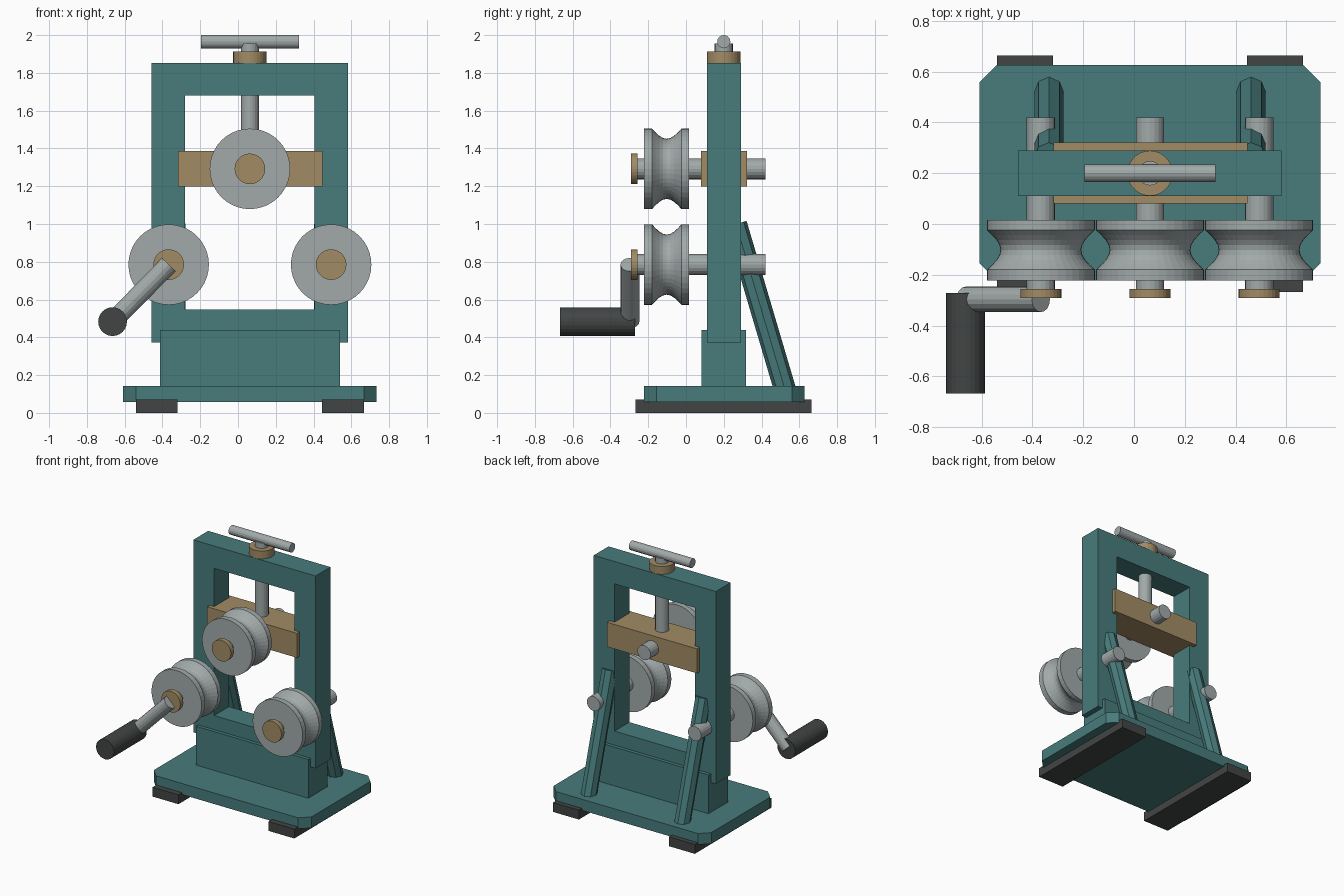
import bpy, bmesh
from math import sin, cos, pi
from mathutils import Vector

if "Cube" in bpy.data.objects:
    bpy.data.objects.remove(bpy.data.objects["Cube"])


def material(name, r, g, b):
    m = bpy.data.materials.new(name)
    m.diffuse_color = (r, g, b, 1)
    m.use_nodes = True
    m.node_tree.nodes["Principled BSDF"].inputs["Base Color"].default_value = m.diffuse_color
    return m


TEAL = material("teal_paint", 0.065, 0.20, 0.20)
BRASS = material("brass", 0.36, 0.26, 0.13)
STEEL = material("steel", 0.36, 0.40, 0.40)
RUBBER = material("rubber", 0.055, 0.06, 0.06)


def finish(name, bm, mat):
    bmesh.ops.recalc_face_normals(bm, faces=bm.faces[:])
    me = bpy.data.meshes.new(name)
    bm.to_mesh(me)
    bm.free()
    me.materials.append(mat)
    ob = bpy.data.objects.new(name, me)
    bpy.context.collection.objects.link(ob)
    return ob


def box(name, x, y, z, mat):
    bm = bmesh.new()
    bmesh.ops.create_cube(bm, size=1)
    for v in bm.verts:
        v.co = [(a + b) / 2 + c * (b - a) for (a, b), c in zip((x, y, z), v.co)]
    return finish(name, bm, mat)


def lathe(name, start, end, profile, sides, mat, turn=0.0):
    """Revolve (distance, radius) pairs around the axis from start to end."""
    start, axis = Vector(start), (Vector(end) - Vector(start)).normalized()
    u = axis.cross(Vector((1, 0, 0)))
    if u.length < 0.1:
        u = axis.cross(Vector((0, 0, 1)))
    u.normalize()
    w = axis.cross(u)
    bm = bmesh.new()
    rings = []
    for d, r in profile:
        angles = [turn + 2 * pi * i / sides for i in range(sides)]
        rings.append([bm.verts.new(start + axis * d + (u * cos(a) + w * sin(a)) * r)
                      for a in angles])
    for p, q in zip(rings, rings[1:]):
        for i in range(sides):
            j = (i + 1) % sides
            bm.faces.new((p[i], p[j], q[j], q[i]))
    bm.faces.new(rings[0])
    bm.faces.new(rings[-1])
    return finish(name, bm, mat)


def rod(name, start, end, r, mat, sides=20):
    length = (Vector(end) - Vector(start)).length
    return lathe(name, start, end, [(0, r), (length, r)], sides, mat)


CX = 0.063   # centre line of the frame

# Base plate with chamfered corners
base = box("base_plate", (-0.608, 0.734), (-0.222, 0.627), (0.057, 0.142), TEAL)
bm = bmesh.new()
bm.from_mesh(base.data)
corners = [e for e in bm.edges if abs(e.verts[0].co.z - e.verts[1].co.z) > 0.01]
bmesh.ops.bevel(bm, geom=corners, offset=0.067, segments=1, affect='EDGES')
bm.to_mesh(base.data)
bm.free()

# Feet and pedestal
for side, x in (("left", (-0.54, -0.32)), ("right", (0.446, 0.666))):
    box("foot_" + side, x, (-0.267, 0.664), (0, 0.072), RUBBER)
box("pedestal", (-0.414, 0.54), (0.083, 0.317), (0.13, 0.44), TEAL)

# Window frame: a rectangular ring, extruded in depth
bm = bmesh.new()
loops = []
for y in (0.11, 0.29):
    for x0, x1, z0, z1 in ((-0.457, 0.582, 0.372, 1.852), (-0.28, 0.405, 0.548, 1.68)):
        loops.append([bm.verts.new((x, y, z))
                      for x, z in ((x0, z0), (x1, z0), (x1, z1), (x0, z1))])
fo, fi, bo, bi = loops
for p, q in ((fo, fi), (bo, bi), (fo, bo), (fi, bi)):
    for i in range(4):
        j = (i + 1) % 4
        bm.faces.new((p[i], p[j], q[j], q[i]))
finish("window_frame", bm, TEAL)

# Rear braces
for side, s in (("left", -1), ("right", 1)):
    x = CX + s * 0.398
    rod("brace_" + side, (x, 0.531, 0.1), (x, 0.265, 1.0), 0.058, TEAL, 8)

# Sliding block and its pressure screw
box("sliding_block", (-0.318, 0.447), (0.08, 0.322), (1.198, 1.386), BRASS)
rod("pressure_screw", (CX, 0.2, 1.37), (CX, 0.2, 1.955), 0.048, STEEL)
rod("screw_collar", (CX, 0.2, 1.85), (CX, 0.2, 1.912), 0.089, BRASS, 28)
rod("screw_handle", (-0.196, 0.2, 1.965), (0.322, 0.2, 1.965), 0.035, STEEL, 16)

# Grooved rollers with shafts and end nuts
R, N = 0.213, 8
groove = [(0.042 + 0.156 * i / N, R - 0.054 * sin(pi * i / N)) for i in range(N + 1)]
profile = [(0, R)] + groove + [(0.238, R)]
for name, x, z in (("left", -0.367, 0.785), ("right", 0.493, 0.785), ("upper", CX, 1.292)):
    lathe("roller_" + name, (x, -0.222, z), (x, 0.016, z), profile, 40, STEEL)
    rod("shaft_" + name, (x, -0.27, z), (x, 0.42, z), 0.056, STEEL)
    rod("nut_" + name, (x, -0.292, z), (x, -0.256, z), 0.081, BRASS, 28)

# Crank arm and grip
rod("crank_arm", (-0.367, -0.297, 0.785), (-0.664, -0.297, 0.483), 0.05, STEEL, 16)
rod("crank_grip", (-0.664, -0.668, 0.483), (-0.664, -0.271, 0.483), 0.076, RUBBER, 24)
